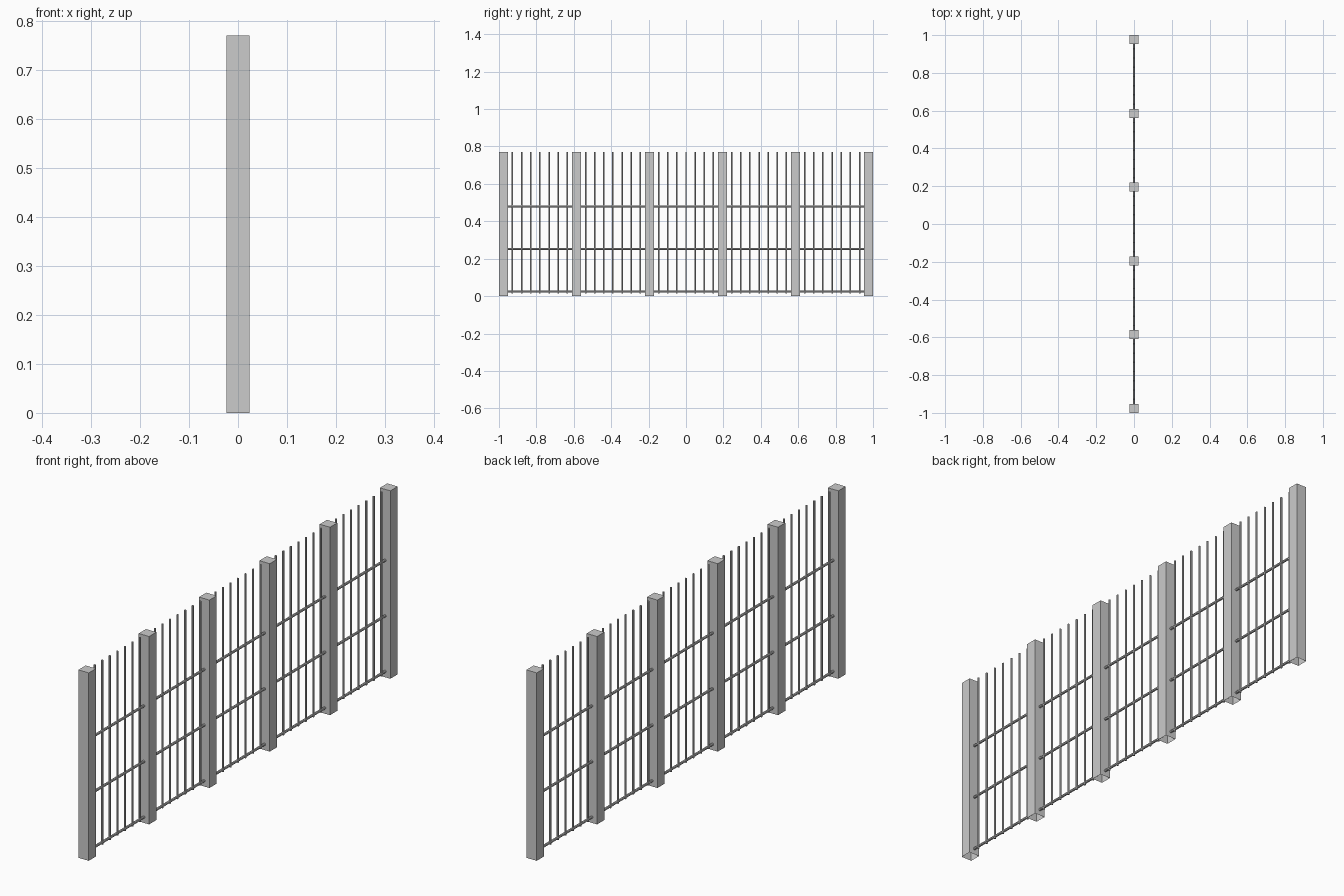
import bpy
import bmesh
from mathutils import Matrix

cube = bpy.data.objects.get("Cube")
if cube:
    bpy.data.objects.remove(cube, do_unlink=True)

HEIGHT = 0.77
POST = 0.047       # post width
PITCH = 0.3906     # distance between posts
BAYS = 5
BARS = 7           # bars in each bay
FIRST = -PITCH * BAYS / 2

# One plain grey for the whole fence
grey = bpy.data.materials.new("fence grey")
grey.use_nodes = True
grey.diffuse_color = (0.6, 0.6, 0.6, 1)
grey.node_tree.nodes["Principled BSDF"].inputs["Base Color"].default_value = (0.6, 0.6, 0.6, 1)


def add_object(name, bm):
    mesh = bpy.data.meshes.new(name)
    bm.to_mesh(mesh)
    bm.free()
    mesh.materials.append(grey)
    obj = bpy.data.objects.new(name, mesh)
    bpy.context.collection.objects.link(obj)
    return obj


def post(name, y):
    bm = bmesh.new()
    place = Matrix.Translation((0, y, HEIGHT / 2)) @ Matrix.Diagonal((POST, POST, HEIGHT, 1))
    bmesh.ops.create_cube(bm, size=1, matrix=place)
    # The post is open underneath
    bm.normal_update()
    bottom = [f for f in bm.faces if f.normal.z < -0.5]
    bmesh.ops.delete(bm, geom=bottom, context='FACES_ONLY')
    return add_object(name, bm)


def rod(name, radius, length, centre, along_y=False):
    bm = bmesh.new()
    place = Matrix.Translation(centre)
    if along_y:
        place = place @ Matrix.Rotation(1.5707963, 4, 'X')
    bmesh.ops.create_cone(bm, cap_ends=True, segments=8, radius1=radius,
                          radius2=radius, depth=length, matrix=place)
    return add_object(name, bm)


# Square posts
for i in range(BAYS + 1):
    post(f"post_{i + 1}", FIRST + i * PITCH)

# Upright bars and rails between each pair of posts
BAR_BASE = 0.015
for bay in range(BAYS):
    start = FIRST + bay * PITCH
    for b in range(1, BARS + 1):
        y = start + b * PITCH / (BARS + 1)
        rod(f"bar_{bay + 1}_{b}", 0.004, HEIGHT - BAR_BASE, (0, y, (HEIGHT + BAR_BASE) / 2))
    for name, z in (("bottom", 0.024), ("middle", 0.252), ("top", 0.48)):
        rod(f"{name}_rail_{bay + 1}", 0.0052, PITCH - POST + 0.004,
            (0, start + PITCH / 2, z), along_y=True)
